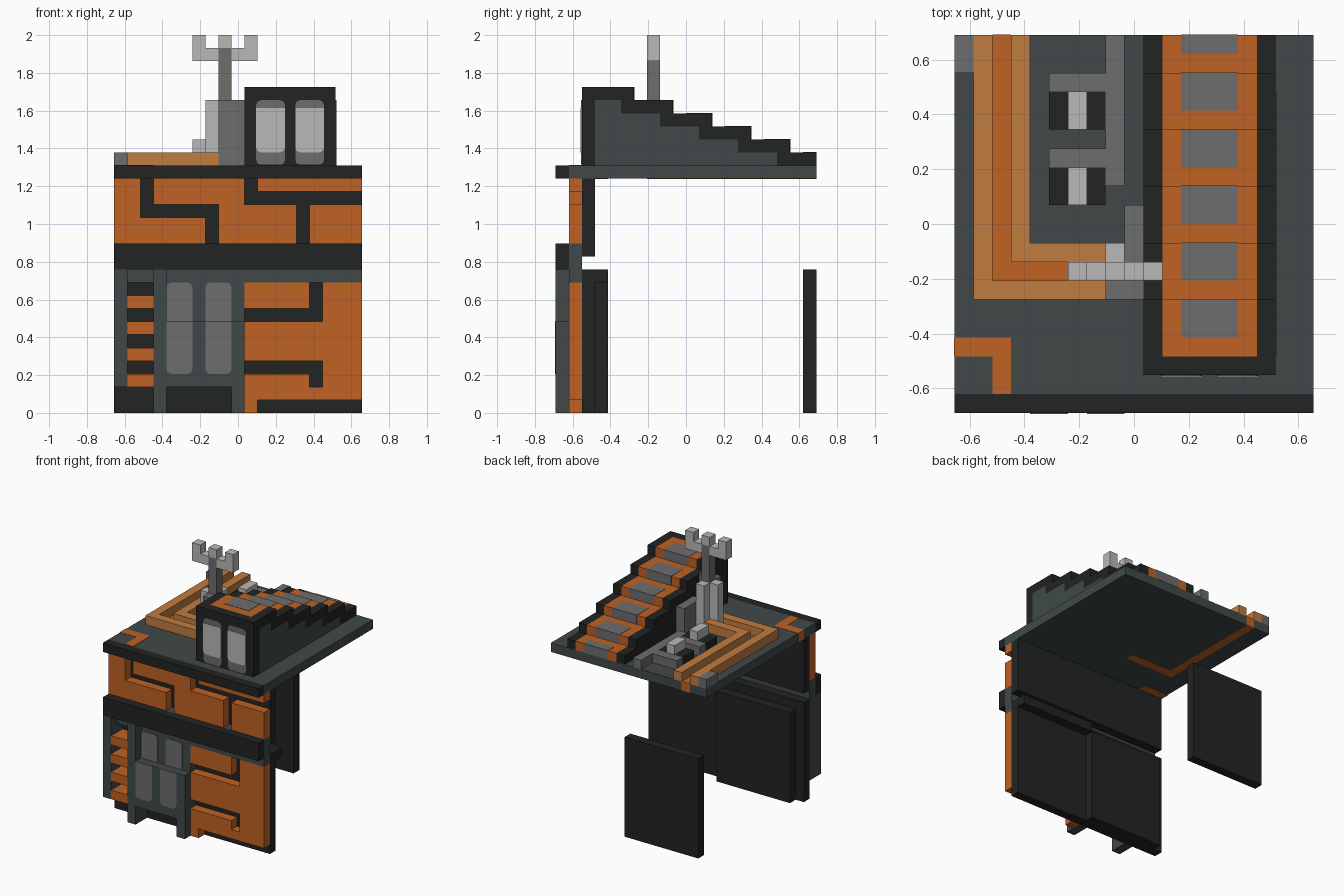
import bpy, bmesh
from mathutils import Vector

cube = bpy.data.objects.get("Cube")
if cube:
    bpy.data.objects.remove(cube, do_unlink=True)

U = 2 / 29  # one grid block


def material(name, *rgb):
    lin = [((c / 255 + 0.055) / 1.055) ** 2.4 for c in rgb] + [1]
    m = bpy.data.materials.new(name)
    m.use_nodes = True
    m.diffuse_color = lin
    m.node_tree.nodes["Principled BSDF"].inputs["Base Color"].default_value = lin
    return m


ORANGE = material("orange", 192, 98, 36)
PALE_ORANGE = material("pale orange", 193, 124, 64)
BLACK = material("black", 34, 35, 35)
SLATE = material("slate", 65, 73, 73)
GREY = material("mid grey", 109, 109, 111)
LIGHT = material("light grey", 184, 184, 184)


def place(p):
    return Vector(((p[0] - 9.5) * U, (p[1] - 10) * U, p[2] * U))


def prism(bm, points, offset):
    """Extrude a flat outline, both given in blocks."""
    face = bm.faces.new([bm.verts.new(place(p)) for p in points])
    new = bmesh.ops.extrude_face_region(bm, geom=[face])["geom"]
    verts = [v for v in new if isinstance(v, bmesh.types.BMVert)]
    bmesh.ops.translate(bm, verts=verts, vec=Vector(offset) * U)


def finish(bm, name, mat):
    bmesh.ops.recalc_face_normals(bm, faces=bm.faces)
    mesh = bpy.data.meshes.new(name)
    bm.to_mesh(mesh)
    bm.free()
    mesh.materials.append(mat)
    ob = bpy.data.objects.new(name, mesh)
    bpy.context.collection.objects.link(ob)
    return ob


def boxes(name, mat, *spans):
    """Each span is x0, x1, y0, y1, z0, z1 in blocks."""
    bm = bmesh.new()
    for x0, x1, y0, y1, z0, z1 in spans:
        prism(bm, [(x0, y0, z0), (x1, y0, z0), (x1, y1, z0), (x0, y1, z0)], (0, 0, z1 - z0))
    return finish(bm, name, mat)


def bricks(name, *rects):
    """Orange cladding blocks given as x0, x1, z0, z1."""
    return boxes(name, ORANGE, *[(a, b, 1, 2, c, d) for a, b, c, d in rects])


def panel(name, mat, x0, x1, z0, z1, y, top=True, bottom=True, lift=0.05):
    """Thin front plate with clipped corners."""
    r = 0.35
    t, b = (r if top else 0), (r if bottom else 0)
    pts = []
    for x, z, c, first in ((x0, z0, b, 0), (x1, z0, b, 1), (x1, z1, t, 0), (x0, z1, t, 1)):
        if not c:
            pts.append((x, y, z))
            continue
        sx, sz = (c if x == x0 else -c), (c if z == z0 else -c)
        corner = [(x, y, z + sz), (x + sx * 0.3, y, z + sz * 0.3), (x + sx, y, z)]
        pts += corner[::-1] if first else corner
    bm = bmesh.new()
    prism(bm, pts, (0, -lift, 0))
    return finish(bm, name, mat)


# Roof slab with inlaid channels
boxes("roof_slab", SLATE, (0, 19, 1, 20, 18, 19))
boxes("roof_front_edge", BLACK, (0, 19, 0, 1, 18, 19))
e = 0.03
boxes("roof_channel", ORANGE, (2, 3, 7, 20 + e, 18 - e, 19 + e), (3, 8, 7, 8, 18 - e, 19 + e))
boxes("roof_corner_inlay", ORANGE, (-e, 3, 3, 4, 18 - e, 19 + e), (2, 3, 1, 3, 18 - e, 19 + e))
boxes("roof_rails", PALE_ORANGE, (1, 2, 6, 20, 19, 20), (2, 8, 6, 7, 19, 20),
      (3, 4, 8, 20, 19, 20), (4, 8, 8, 9, 19, 20))
boxes("corner_block", GREY, (0, 1, 18, 20, 19, 20))

# Roof machines and pipes
for i, y in enumerate((11, 15)):
    boxes(f"machine_{i}", BLACK, (5, 6, y, y + 2, 19, 20), (7, 8, y, y + 2, 19, 20))
    boxes(f"machine_core_{i}", LIGHT, (6, 7, y, y + 2, 19, 21))
boxes("roof_pipes", GREY, (8, 9, 12, 20, 19, 20), (5, 8, 17, 18, 19, 20), (5, 8, 13, 14, 19, 20))

# Mast and its base
boxes("mast_base", GREY, (8, 10, 6, 7, 19, 24), (9, 10, 8, 11, 19, 22))
boxes("mast_columns", LIGHT, (7, 8, 7, 8, 19, 24), (8, 9, 8, 9, 19, 24))
boxes("mast", GREY, (8, 9, 7, 8, 19, 28))
boxes("mast_arms", LIGHT, (6, 8, 7, 8, 27, 28), (9, 11, 7, 8, 27, 28),
      *[(x, x + 1, 7, 8, 28, 29) for x in (6, 8, 10)])

# Stepped housing
ends = [6, 9, 12, 15, 18, 20]


def stair_outline(x, start, inset):
    pts = [(x, start, 19)]
    top = 25 - inset
    pts.append((x, start, top))
    for end in ends:
        if top <= 19:
            break
        pts += [(x, end - inset, top), (x, end - inset, top - 1)]
        top -= 1
    return pts


for name, mat, x, start, inset, width in (
        ("stair_side_right", BLACK, 10, 2, 0, 1), ("stair_side_left", BLACK, 16, 2, 0, 1),
        ("stair_core", ORANGE, 11, 3, 0, 5), ("stair_side_plate", SLATE, 17, 3, 1, 0.05)):
    bm = bmesh.new()
    prism(bm, stair_outline(x, start, inset), (width, 0, 0))
    finish(bm, name, mat)
boxes("stair_front", BLACK, (11, 16, 2, 3, 19, 25))
boxes("stair_treads", GREY, *[(12, 15, max(end - 2, 19 if end == 20 else 0), end + e,
                               24 - i, 25 - i + e) for i, end in enumerate(ends)])
for i, x in enumerate((11, 14)):
    panel(f"window_frame_{i}", GREY, x - 0.1, x + 2.1, 19.05, 24, 2)
    panel(f"window_{i}", LIGHT, x - 0.1, x + 2.1, 20, 23.4, 2, False, True, 0.1)

# Upper wall, band and cladding
boxes("upper_wall", BLACK, (0, 19, 2, 3, 12, 18))
boxes("band", BLACK, (0, 19, 0, 1, 11, 13))
boxes("band_backing", SLATE, (0, 19, 1, 2, 10, 13))
bricks("upper_bricks", (0, 2, 13, 18), (2, 7, 13, 15), (3, 10, 16, 18), (8, 14, 13, 16),
       (11, 19, 17, 18), (15, 19, 13, 16))

# Lower wall and cladding
boxes("lower_wall", BLACK, (0, 19, 2, 3, 0, 11))
boxes("lower_wall_back", BLACK, (1, 10, 3, 4, 0, 10), (10, 19, 3, 4, 10, 11))
boxes("back_panel", BLACK, (1, 10, 19, 20, 0, 11))
bricks("lower_bricks", (10, 15, 8, 10), (10, 16, 4, 7), (16, 19, 1, 10),
       (10, 15, 1, 3), (15, 16, 1, 2), (10, 11, 0, 1))

# Ladder
boxes("ladder_post", SLATE, (0, 1, 0, 2, 2, 11))
boxes("ladder_rungs", ORANGE, *[(1, 3, 0, 2, z, z + 1) for z in (2, 4, 6, 8)])

# Double door with stepped lower half
boxes("door_posts", SLATE, (3, 4, 0, 2, 0, 11), (9, 10, 0, 2, 0, 2))
boxes("door_lower", SLATE, (4, 10, 0, 2, 2, 7))
boxes("door_upper", SLATE, (4, 10, 1, 2, 7, 10))
for i, x in enumerate((4, 7)):
    panel(f"door_panel_lower_{i}", GREY, x, x + 2, 3, 7, 0, top=False)
    panel(f"door_panel_upper_{i}", GREY, x, x + 2, 7, 10, 1, bottom=False)
